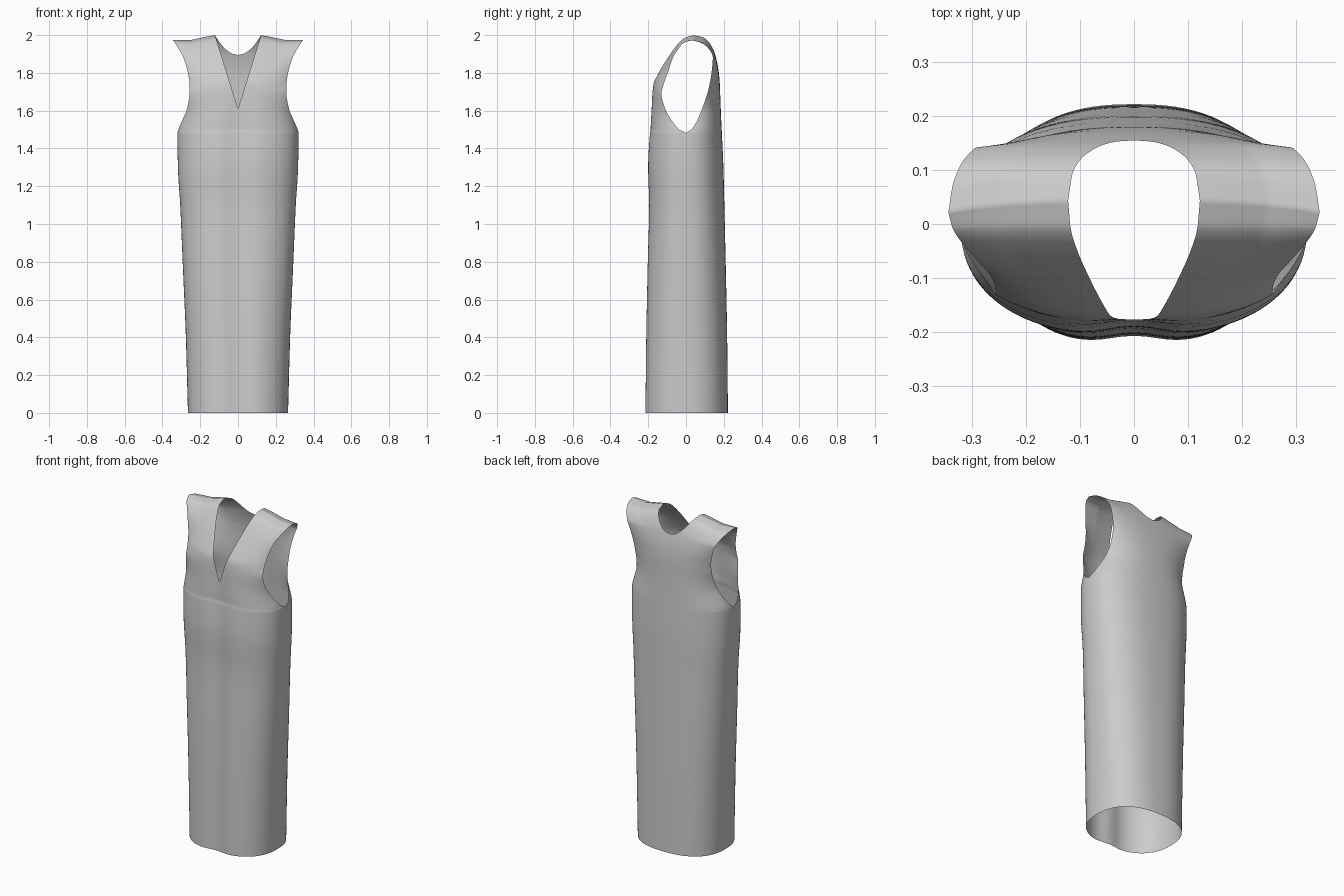
import bpy, bmesh, math

if "Cube" in bpy.data.objects:
    bpy.data.objects.remove(bpy.data.objects["Cube"])

# Height keys: z, half width, front centre y, front edge y, back centre y, back edge y
KEYS = [
    (0.00, .265, -.225, 0, .222, 0),
    (0.40, .276, -.220, 0, .218, 0),
    (0.80, .293, -.211, 0, .210, 0),
    (1.10, .306, -.203, 0, .203, 0),
    (1.30, .318, -.208, 0, .198, 0),
    (1.48, .321, -.198, 0, .190, 0),
    (1.50, .316, -.195, -.035, .189, .028),
    (1.54, .299, -.193, -.070, .187, .055),
    (1.61, .270, -.188, -.110, .184, .085),
    (1.69, .257, -.182, -.130, .181, .113),
    (1.74, .257, -.175, -.118, .179, .125),
    (1.80, .265, -.146, -.097, .174, .135),
    (1.895, .290, -.087, -.068, .155, .142),
    (1.95, .316, -.046, -.038, .130, .118),
    (1.985, .335, -.008, -.010, .098, .075),
    (2.00, .344, .045, .022, .045, .022),
]
ZS = [k[0] for k in KEYS]
COLS = 28


def curve(col):
    """Smooth monotone interpolation through one column of the keys."""
    v = [k[col] for k in KEYS]
    d = [(v[i + 1] - v[i]) / (ZS[i + 1] - ZS[i]) for i in range(len(v) - 1)]
    m = [d[0]] + [2 * a * b / (a + b) if a * b > 0 else 0 for a, b in zip(d, d[1:])] + [d[-1]]

    def f(i, t):
        h = ZS[i + 1] - ZS[i]
        return ((2*t**3 - 3*t*t + 1) * v[i] + (t**3 - 2*t*t + t) * h * m[i]
                + (3*t*t - 2*t**3) * v[i + 1] + (t**3 - t*t) * h * m[i + 1])
    return f


WIDTH = curve(1)


def neck_front(z):
    return max(0, (z - 1.61) / .39) * .122


def neck_back(z):
    return .122 * max(0, (z - 1.895) / .105) ** .5


def panel(bm, col, neck, dent, n):
    """Half panel from the centre line / neckline out to the side seam / armhole."""
    centre, edge = curve(col), curve(col + 1)
    rows = []
    for i in range(len(ZS) - 1):
        steps = 8
        for j in range(steps + (i == len(ZS) - 2)):
            t = j / steps
            z = ZS[i] + t * (ZS[i + 1] - ZS[i])
            w, f, e = WIDTH(i, t), centre(i, t), edge(i, t)
            r = .7 if z >= 1.8 else min(max(e / f, 0), .8)
            # rounded cross-section, cut off where the armhole starts
            a1 = math.acos(r ** (n / 2))
            smax = math.sin(a1) ** (2 / n)
            a0 = math.asin(min(1, neck(z) / w * smax) ** (n / 2))
            cmin = max(math.cos(a1), 0) ** (2 / n)
            fade = min(1, max(0, (1.8 - z) / .3))
            drop = .026 * max(0, (z - 1.8) / .2)
            row = []
            for k in range(COLS + 1):
                s = k / COLS
                a = a0 + (a1 - a0) * s
                x = w * math.sin(a) ** (2 / n) / smax
                c = max(math.cos(a), 0) ** (2 / n)
                y = e + (f - e) * (c - cmin) / (1 - cmin)
                y += dent * fade * math.exp(-(x / .07) ** 2)
                row.append(bm.verts.new((x, y, z - drop * min(1, 2 * s))))
            rows.append(row)
    for lo, hi in zip(rows, rows[1:]):
        for k in range(COLS):
            q = (lo[k], lo[k + 1], hi[k + 1], hi[k])
            bm.faces.new(q if col == 2 else q[::-1])


# Dress: front and back half panels, sewn at the side and shoulder
bm = bmesh.new()
panel(bm, 2, neck_front, .018, 2.4)
panel(bm, 4, neck_back, 0, 2.4)
for v in bm.verts:
    if v.co.x < 1e-5:
        v.co.x = 0
bmesh.ops.remove_doubles(bm, verts=bm.verts, dist=.0006)
mesh = bpy.data.meshes.new("dress")
bm.to_mesh(mesh)
bm.free()
dress = bpy.data.objects.new("dress", mesh)
bpy.context.collection.objects.link(dress)

# Mirrored half
mirror = dress.modifiers.new("mirror", 'MIRROR')
mirror.merge_threshold = .0005
bpy.context.view_layer.objects.active = dress
dress.select_set(True)
bpy.ops.object.shade_smooth_by_angle(angle=math.radians(60))
